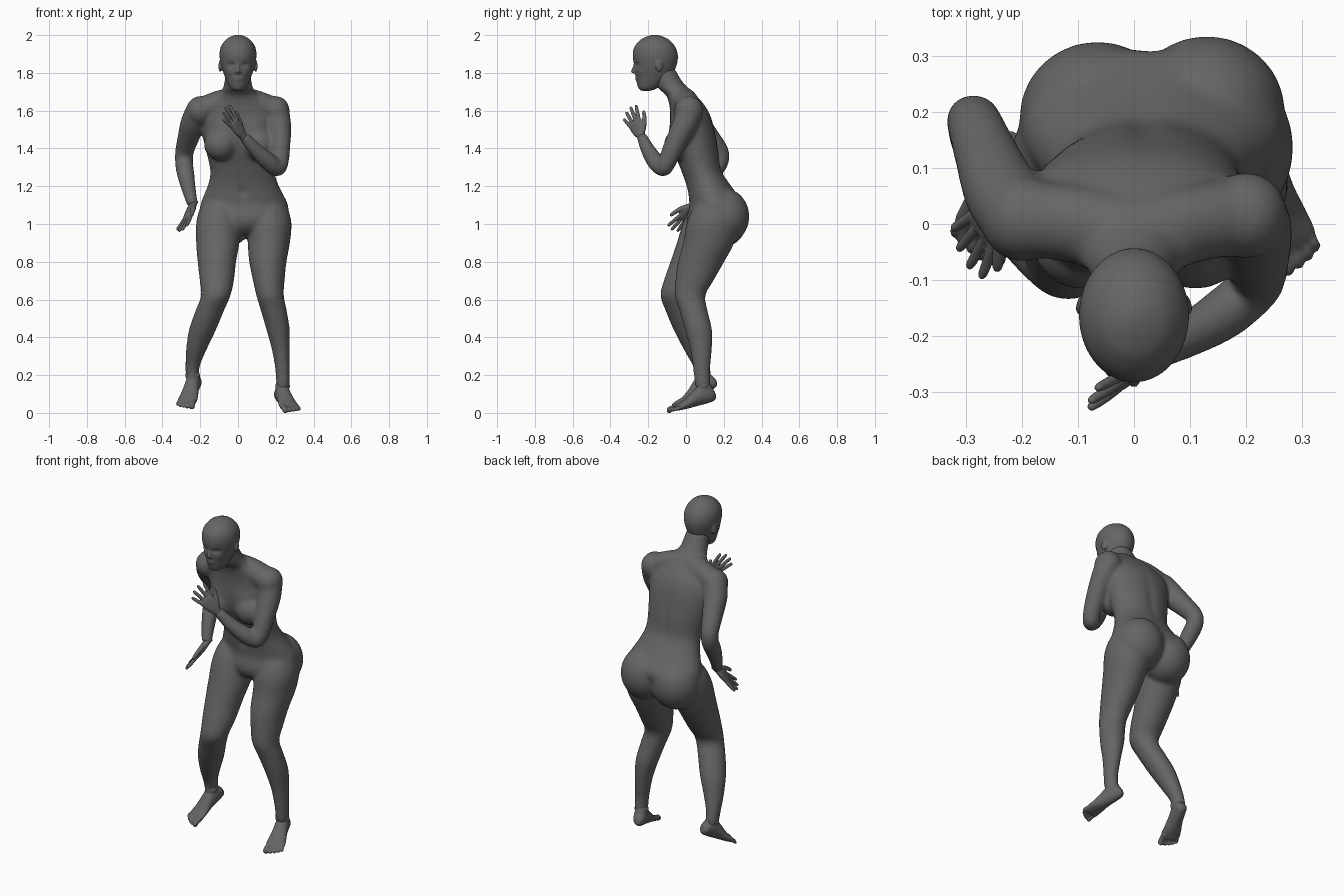
import bpy, bmesh, math
from mathutils import Vector, Matrix

cube = bpy.data.objects.get("Cube")
if cube:
    bpy.data.objects.remove(cube, do_unlink=True)

grey = bpy.data.materials.new("plain grey")
grey.use_nodes = True
GREY = (0.13, 0.13, 0.13, 1)
grey.diffuse_color = GREY
grey.node_tree.nodes["Principled BSDF"].inputs["Base Color"].default_value = GREY

X, Y, Z = Vector((1, 0, 0)), Vector((0, 1, 0)), Vector((0, 0, 1))


def curve_through(rows, steps=5):
    """Catmull-Rom interpolation of ring data."""
    rows = [Vector(r) for r in rows]
    out = []
    for i in range(len(rows) - 1):
        p0, p1, p2 = rows[max(i - 1, 0)], rows[i], rows[i + 1]
        p3 = rows[min(i + 2, len(rows) - 1)]
        for k in range(steps):
            t = k / steps
            out.append(0.5 * (2 * p1 + (p2 - p0) * t + (2 * p0 - 5 * p1 + 4 * p2 - p3) * t * t
                              + (3 * p1 - p0 - 3 * p2 + p3) * t ** 3))
    return out + [rows[-1]]


def loft(bm, rows, axis=None, ref=Y, seg=32):
    """Closed tube through rows of (x, y, z, half width, half depth)."""
    rows = curve_through([r if len(r) == 5 else (*r, r[3]) for r in rows])
    pos = [Vector(r[:3]) for r in rows]
    rings = []
    for i, r in enumerate(rows):
        t = axis or (pos[min(i + 1, len(pos) - 1)] - pos[max(i - 1, 0)]).normalized()
        side = ref.cross(t).normalized()
        up = t.cross(side)
        rings.append([bm.verts.new(pos[i] + side * r[3] * math.cos(a) + up * r[4] * math.sin(a))
                      for a in (2 * math.pi * k / seg for k in range(seg))])
    for a, b in zip(rings, rings[1:]):
        for k in range(seg):
            bm.faces.new((a[k], a[(k + 1) % seg], b[(k + 1) % seg], b[k]))
    bm.faces.new(rings[0][::-1])
    bm.faces.new(rings[-1])


def ball(bm, centre, size, rot=None):
    m = Matrix.Translation(centre) @ (rot or Matrix()) @ Matrix.Diagonal((*size, 1))
    bmesh.ops.create_uvsphere(bm, u_segments=24, v_segments=16, radius=1, matrix=m)


def push(bm, centre, radius, offset):
    """Soft dent or bulge; radius is given per axis."""
    for v in bm.verts:
        d = v.co - Vector(centre)
        q = sum((d[i] / radius[i]) ** 2 for i in range(3))
        v.co += Vector(offset) * math.exp(-q)


def finish(bm, name, voxel, smooth, matrix=None):
    """Fuse the overlapping volumes into one smooth skin."""
    if matrix:
        bmesh.ops.transform(bm, matrix=matrix, verts=bm.verts)
    bmesh.ops.recalc_face_normals(bm, faces=bm.faces)
    me = bpy.data.meshes.new(name)
    bm.to_mesh(me)
    bm.free()
    me.materials.append(grey)
    me.shade_smooth()
    ob = bpy.data.objects.new(name, me)
    bpy.context.collection.objects.link(ob)
    rm = ob.modifiers.new("fuse", 'REMESH')
    rm.mode, rm.voxel_size, rm.use_smooth_shade = 'VOXEL', voxel, True
    sm = ob.modifiers.new("soften", 'SMOOTH')
    sm.factor, sm.iterations = 0.5, smooth


# Body: torso, hips, legs and arms
bm = bmesh.new()
loft(bm, [(.027, .14, .945, .1, .08), (.03, .15, .98, .18, .13), (.032, .158, 1.03, .232, .153),
          (.033, .165, 1.1, .232, .147), (.03, .14, 1.16, .208, .13), (.027, .112, 1.22, .182, .115),
          (.022, .08, 1.29, .17, .108), (.012, .052, 1.4, .185, .12), (.005, .035, 1.5, .2, .117),
          (0, .022, 1.58, .2, .105), (0, 0, 1.64, .17, .09), (0, -.03, 1.685, .11, .078),
          (0, -.07, 1.72, .08, .08), (0, -.1, 1.77, .07, .07), (0, -.12, 1.82, .064, .064)],
     axis=Z, seg=64)
push(bm, (.02, .17, 1.38), (.025, .08, .17), (0, -.01, 0))     # spine groove
push(bm, (.025, 0, 1.17), (.018, .05, .02), (0, .015, 0))      # navel
push(bm, (.03, .3, 1.0), (.022, .1, .07), (0, -.035, 0))       # cleft
for bx in (-.095, .11):
    push(bm, (bx, -.07, 1.45), (.07, .06, .08), (0, -.026, 0))  # upper chest slope
# Shoulder yoke
loft(bm, [(-.2, .01, 1.605, .068), (-.1, .0, 1.64, .07), (0, -.015, 1.655, .07),
          (.1, .0, 1.64, .07), (.2, .015, 1.605, .068)], axis=X, ref=Z)
for sx, sy in ((-.2, .01), (.2, .015)):
    ball(bm, (sx, sy, 1.6), (.074, .078, .078))
# Chest and buttocks
for bx in (-.093, .11):
    ball(bm, (bx, -.035, 1.42), (.088, .082, .084))
ball(bm, (.13, .2, 1.04), (.14, .136, .15))
ball(bm, (-.065, .19, 1.025), (.14, .136, .15))
# Left leg, then right leg
loft(bm, [(.145, .165, 1.18, .04, .05), (.155, .155, 1.1, .098, .108), (.165, .14, 1.01, .118, .135),
          (.163, .12, .9, .112, .135), (.158, .08, .8, .099, .123),
          (.163, .045, .7, .084, .101), (.17, .022, .62, .073, .081), (.19, .04, .54, .069, .075),
          (.212, .066, .44, .062, .072), (.227, .08, .33, .047, .057), (.236, .083, .22, .038, .044),
          (.238, .088, .15, .036, .042), (.238, .09, .115, .026, .03)], axis=Z)
loft(bm, [(-.08, .15, 1.18, .04, .05), (-.095, .135, 1.1, .098, .105), (-.105, .11, 1.01, .116, .125),
          (-.107, .075, .9, .115, .124), (-.112, .03, .8, .102, .113),
          (-.112, -.02, .7, .091, .098), (-.118, -.055, .62, .078, .081), (-.15, -.03, .54, .076, .078),
          (-.188, .01, .44, .072, .076), (-.222, .05, .33, .054, .059), (-.24, .08, .25, .039, .045),
          (-.242, .092, .2, .036, .042), (-.242, .098, .165, .026, .03)], axis=Z)
# Right arm, then left arm
loft(bm, [(-.2, .01, 1.61, .071), (-.235, .055, 1.54, .068), (-.262, .12, 1.46, .058),
          (-.283, .176, 1.385, .05), (-.286, .178, 1.33, .048), (-.278, .14, 1.27, .047),
          (-.262, .09, 1.19, .039), (-.24, .042, 1.1, .029)])
loft(bm, [(.2, .02, 1.6, .071), (.217, -.01, 1.52, .065), (.222, -.06, 1.42, .056),
          (.22, -.1, 1.33, .049), (.205, -.122, 1.298, .047), (.16, -.16, 1.33, .047),
          (.095, -.2, 1.39, .039), (.03, -.235, 1.465, .029)])
finish(bm, "body", .008, 22)

# Head with face and ears
bm = bmesh.new()
loft(bm, [(0, -.212, 1.705, .02, .024), (0, -.203, 1.717, .04, .048), (0, -.187, 1.745, .056, .073),
          (0, -.172, 1.78, .07, .095), (0, -.165, 1.82, .084, .108), (0, -.162, 1.86, .094, .117),
          (0, -.163, 1.9, .098, .119), (0, -.165, 1.94, .09, .107), (0, -.165, 1.975, .065, .076),
          (0, -.165, 1.993, .036, .042), (0, -.165, 2.002, .008, .01)], axis=Z, seg=64)
for s in (-1, 1):
    push(bm, (s * .036, -.262, 1.843), (.022, .04, .013), (0, .014, 0))     # eye socket
    push(bm, (s * .052, -.24, 1.805), (.02, .04, .018), (0, -.005, 0))      # cheek
    ball(bm, (s * .036, -.24, 1.843), (.016, .015, .011))                   # eyelid
    ball(bm, (s * .01, -.269, 1.801), (.008, .01, .007))                    # nostril
    ball(bm, (s * .093, -.142, 1.838), (.009, .02, .034),
         Matrix.Rotation(s * .35, 4, 'Z') @ Matrix.Rotation(-.15, 4, 'X'))  # ear
loft(bm, [(0, -.266, 1.862, .007), (0, -.272, 1.835, .009), (0, -.281, 1.808, .011),
          (0, -.274, 1.798, .009)], axis=Z, seg=16)                         # nose
for z, y in ((1.774, -.258), (1.762, -.255)):
    ball(bm, (0, y, z), (.026, .012, .007))                                 # lips
ball(bm, (0, -.232, 1.728), (.028, .022, .018))                             # chin
finish(bm, "head", .005, 6)


# Hands: fingers run along local +z, thumb on local +x
def hand(name, wrist, along, thumb):
    bm = bmesh.new()
    loft(bm, [(0, 0, -.03, .022, .021), (0, 0, 0, .025, .019), (.002, 0, .035, .039, .019),
              (0, 0, .08, .043, .015), (0, 0, .1, .039, .011)], axis=Z, seg=24)
    for x, length, fan in ((.033, .088, .2), (.012, .1, .05), (-.011, .094, -.1), (-.032, .073, -.27)):
        dx, dz = math.sin(fan), math.cos(fan)
        loft(bm, [(x + dx * d, b, .086 + dz * d, r) for d, b, r in
                  ((0, 0, .0105), (length * .5, .003, .01), (length * .9, .007, .0085),
                   (length, .008, .0045))], seg=12)
    loft(bm, [(.012, .003, .015, .017), (.041, .008, .047, .0145), (.06, .012, .079, .0115),
              (.071, .012, .106, .0095), (.074, .012, .116, .0045)], seg=12)
    z = Vector(along).normalized()
    x = Vector(thumb)
    x = (x - z * x.dot(z)).normalized()
    m = Matrix((x, z.cross(x), z)).transposed().to_4x4()
    finish(bm, name, .0035, 3, Matrix.Translation(wrist) @ m)


hand("left_hand", (.025, -.238, 1.467), (-.11, -.085, .17), (.42, .68, .58))
hand("right_hand", (-.24, .042, 1.1), (-.05, -.09, -.122), (.5, -.7, .3))


# Feet: ankle at the origin, toes towards local -y, big toe on local -x
def foot(name, ankle, pitch, yaw, mirror):
    bm = bmesh.new()
    loft(bm, [(0, .058, -.07, .014, .018), (0, .04, -.06, .032, .04), (0, 0, -.05, .038, .054),
              (0, -.05, -.06, .041, .044), (0, -.1, -.075, .049, .029), (0, -.14, -.083, .054, .02),
              (0, -.165, -.088, .049, .013)], axis=-Y, ref=Z, seg=28)
    loft(bm, [(0, .005, -.05, .034, .044), (0, .005, -.01, .034, .04), (0, .005, .03, .02, .024)], axis=Z)
    for s in (-1, 1):
        ball(bm, (s * .026, .002, -.008), (.014, .018, .02))   # ankle bones
    for x, tip, r in ((-.038, -.21, .017), (-.013, -.209, .0115), (.009, -.202, .011),
                      (.029, -.193, .0105), (.046, -.181, .01)):
        loft(bm, [(x * .9, -.14, -.084, r), (x, (tip - .15) / 2, -.085, r * .9),
                  (x, tip + .01, -.09, r), (x, tip, -.092, r * .5)], axis=-Y, ref=Z, seg=12)
    m = (Matrix.Translation(ankle) @ Matrix.Rotation(yaw, 4, 'Z') @ Matrix.Rotation(pitch, 4, 'X')
         @ Matrix.Diagonal((mirror, 1, 1, 1)))
    finish(bm, name, .004, 4, m)


foot("left_foot", (.237, .085, .15), math.radians(14), math.radians(17), 1)
foot("right_foot", (-.242, .078, .205), math.radians(27), math.radians(-17), -1)
